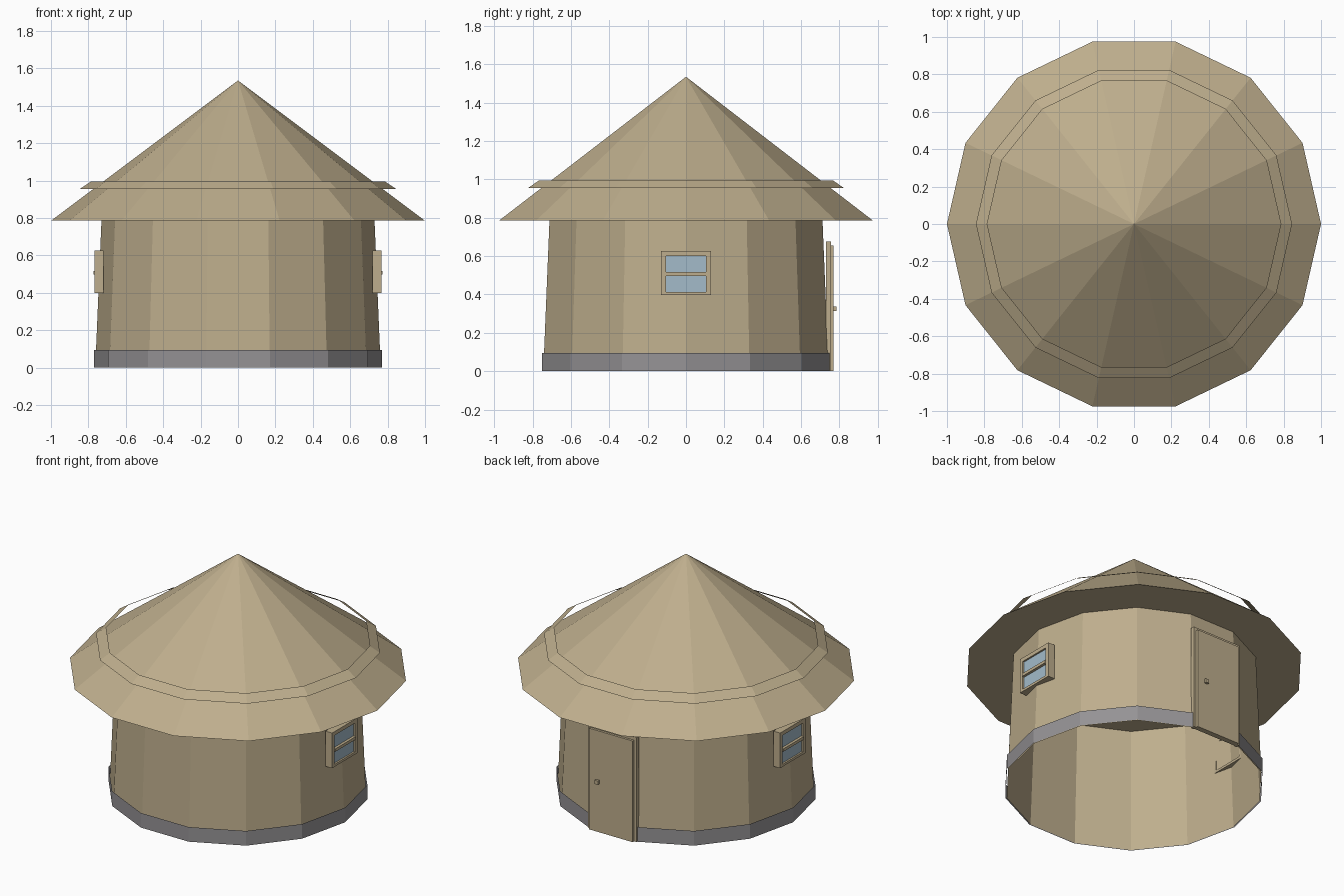
import bpy, bmesh, math

if "Cube" in bpy.data.objects:
    bpy.data.objects.remove(bpy.data.objects["Cube"])

SIDES = 14


def material(name, rgb):
    m = bpy.data.materials.new(name)
    m.diffuse_color = (*rgb, 1.0)
    m.use_nodes = True
    m.node_tree.nodes["Principled BSDF"].inputs["Base Color"].default_value = m.diffuse_color
    return m


TAN = material("straw_tan", (0.515, 0.423, 0.266))
GREY = material("stone_grey", (0.30, 0.29, 0.30))
BLUE = material("glass_blue", (0.366, 0.497, 0.591))


def finish(name, bm, mat):
    bmesh.ops.recalc_face_normals(bm, faces=bm.faces[:])
    me = bpy.data.meshes.new(name)
    bm.to_mesh(me)
    bm.free()
    me.materials.append(mat)
    ob = bpy.data.objects.new(name, me)
    bpy.context.collection.objects.link(ob)
    return ob


def ring(bm, r, z):
    return [bm.verts.new((r * math.cos(2 * math.pi * k / SIDES),
                          r * math.sin(2 * math.pi * k / SIDES), z))
            for k in range(SIDES)]


def band(name, r0, z0, r1, z1, mat):
    """Open faceted band between two rings."""
    bm = bmesh.new()
    a, b = ring(bm, r0, z0), ring(bm, r1, z1)
    for k in range(SIDES):
        n = (k + 1) % SIDES
        bm.faces.new((a[k], a[n], b[n], b[k]))
    return finish(name, bm, mat)


def boxes(name, spans, mat):
    """One object from boxes given as (x0, x1, y0, y1, z0, z1)."""
    bm = bmesh.new()
    for x0, x1, y0, y1, z0, z1 in spans:
        vs = bmesh.ops.create_cube(bm, size=1)["verts"]
        for v in vs:
            v.co = (x1 if v.co.x > 0 else x0,
                    y1 if v.co.y > 0 else y0,
                    z1 if v.co.z > 0 else z0)
    return finish(name, bm, mat)


# Walls and stone footing, both open below
band("wall", 0.763, 0.0, 0.73, 0.785, TAN)
band("footing", 0.77, 0.0, 0.77, 0.095, GREY)

# Roof cone with a flat underside
bm = bmesh.new()
eave = ring(bm, 1.0, 0.785)
apex = bm.verts.new((0, 0, 1.535))
for k in range(SIDES):
    bm.faces.new((eave[k], eave[(k + 1) % SIDES], apex))
bm.faces.new(eave[::-1])
finish("roof", bm, TAN)

# Loose thatch band floating over the roof
band("roof_band", 0.845, 0.955, 0.785, 0.995, TAN)

# Door at the back
boxes("door_frame", [
    (-0.175, -0.155, 0.729, 0.755, 0, 0.677),
    (0.155, 0.175, 0.729, 0.755, 0, 0.677),
    (-0.155, 0.155, 0.729, 0.755, 0.656, 0.677)], TAN)
boxes("door_panel", [(-0.157, 0.157, 0.735, 0.77, 0, 0.656)], TAN)
boxes("door_knob", [(0.083, 0.107, 0.768, 0.785, 0.313, 0.338)], TAN)

# Windows on both sides
for side, label in ((1, "right"), (-1, "left")):
    def span(x0, x1, *rest):
        return (*sorted((side * x0, side * x1)), *rest)
    boxes(label + "_window_frame", [
        span(0.718, 0.766, -0.13, -0.105, 0.398, 0.626),
        span(0.718, 0.766, 0.105, 0.13, 0.398, 0.626),
        span(0.718, 0.766, -0.105, 0.105, 0.601, 0.626),
        span(0.718, 0.766, -0.105, 0.105, 0.398, 0.414)], TAN)
    boxes(label + "_window_bar",
          [span(0.748, 0.772, -0.105, 0.105, 0.497, 0.516)], TAN)
    boxes(label + "_window_glass",
          [span(0.748, 0.755, -0.105, 0.105, 0.414, 0.601)], BLUE)
